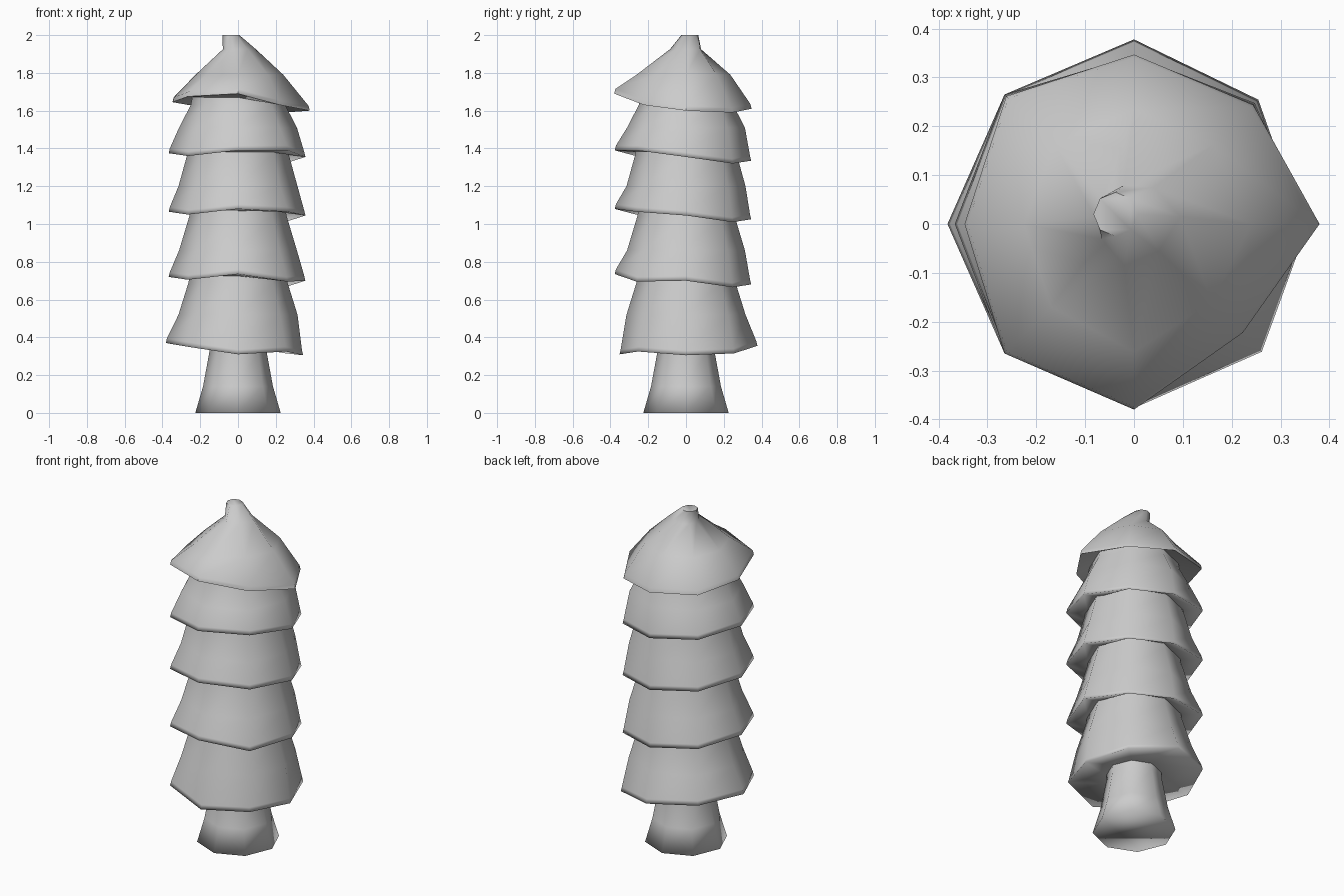
import bpy, math

if "Cube" in bpy.data.objects:
    bpy.data.objects.remove(bpy.data.objects["Cube"])

SIDES = 8
# eight directions: +x, +x+y, +y, -x+y, -x, -x-y, -y, +x-y


def ring(r, z, cx=0.0, cy=0.0):
    """Octagon; r and z may be one value or one value per corner."""
    rs = r if isinstance(r, list) else [r] * SIDES
    zs = z if isinstance(z, list) else [z] * SIDES
    return [(cx + rs[i] * math.cos(i * math.pi / 4),
             cy + rs[i] * math.sin(i * math.pi / 4), zs[i]) for i in range(SIDES)]


def loft(name, rings, cap_bottom=False, cap_top=False, smooth=180):
    verts = [v for rg in rings for v in rg]
    faces = []
    for k in range(len(rings) - 1):
        for i in range(SIDES):
            j = (i + 1) % SIDES
            a, b = k * SIDES, (k + 1) * SIDES
            faces.append((a + i, a + j, b + j, b + i))
    if cap_bottom:
        faces.append(tuple(reversed(range(SIDES))))
    if cap_top:
        n = len(verts)
        faces.append(tuple(range(n - SIDES, n)))
    me = bpy.data.meshes.new(name)
    me.from_pydata(verts, [], faces)
    ob = bpy.data.objects.new(name, me)
    bpy.context.collection.objects.link(ob)
    bpy.context.view_layer.objects.active = ob
    ob.select_set(True)
    bpy.ops.object.shade_smooth_by_angle(angle=math.radians(smooth))
    ob.select_set(False)
    return ob


def tier(name, rim_r, rim_z, neck, upper, cap=False):
    """Foliage skirt: shallow underside, thin lip, then the outer slope."""
    lip_r = [r - 0.006 for r in rim_r]
    lip_z = [z + 0.025 for z in rim_z]
    loft(name, [ring(*neck), ring(rim_r, rim_z), ring(lip_r, lip_z)]
         + [ring(*u) for u in upper], cap_top=cap, smooth=60 if cap else 180)


# trunk
loft("trunk", [ring(0.226, 0), ring(0.185, 0.14), ring(0.152, 0.32), ring(0.15, 0.37)],
     cap_bottom=True)

# bottom skirt
tier("foliage_bottom", [.345, .36, .378, .375, .382, .375, .352, .36],
     [.305, .315, .355, .37, .37, .35, .31, .325],
     (0.15, 0.36), [(0.315, 0.52), (0.262, 0.69), (0.25, 0.76)])

# three repeating middle skirts
rim = [.357, .35, .345, .375, .367, .375, .377, .37]
tilt = [-.01, -.045, -.03, .0, .01, -.005, .025, .0]
for n, (z, zm, rm, zt, rt, front) in enumerate([(.71, .86, .312, 1.04, .258, -.015),
                                                (1.055, 1.2, .315, 1.37, .268, .01),
                                                (1.365, 1.51, .312, 1.63, .25, .025)]):
    heights = [z + t for t in tilt]
    heights[7] += front
    tier(f"foliage_middle_{n + 1}", rim, heights,
         (0.25, z + 0.015), [(rm, zm), (rt, zt), (rt - 0.01, zt + 0.05)])

# pointed top with uneven brim and cut-off tip
tier("foliage_top", [.38, .345, .347, .37, .347, .375, .38, .315],
     [1.60, 1.59, 1.61, 1.63, 1.645, 1.675, 1.69, 1.63],
     (0.235, 1.67),
     [([.24, .23, .235, .23, .225, .24, .262, .225], 1.79),
      ([.115, .085, .065, .06, .06, .065, .1, .1], 1.925, -0.02, 0.015),
      (0.045, 2.0, -0.038, 0.02)], cap=True)
